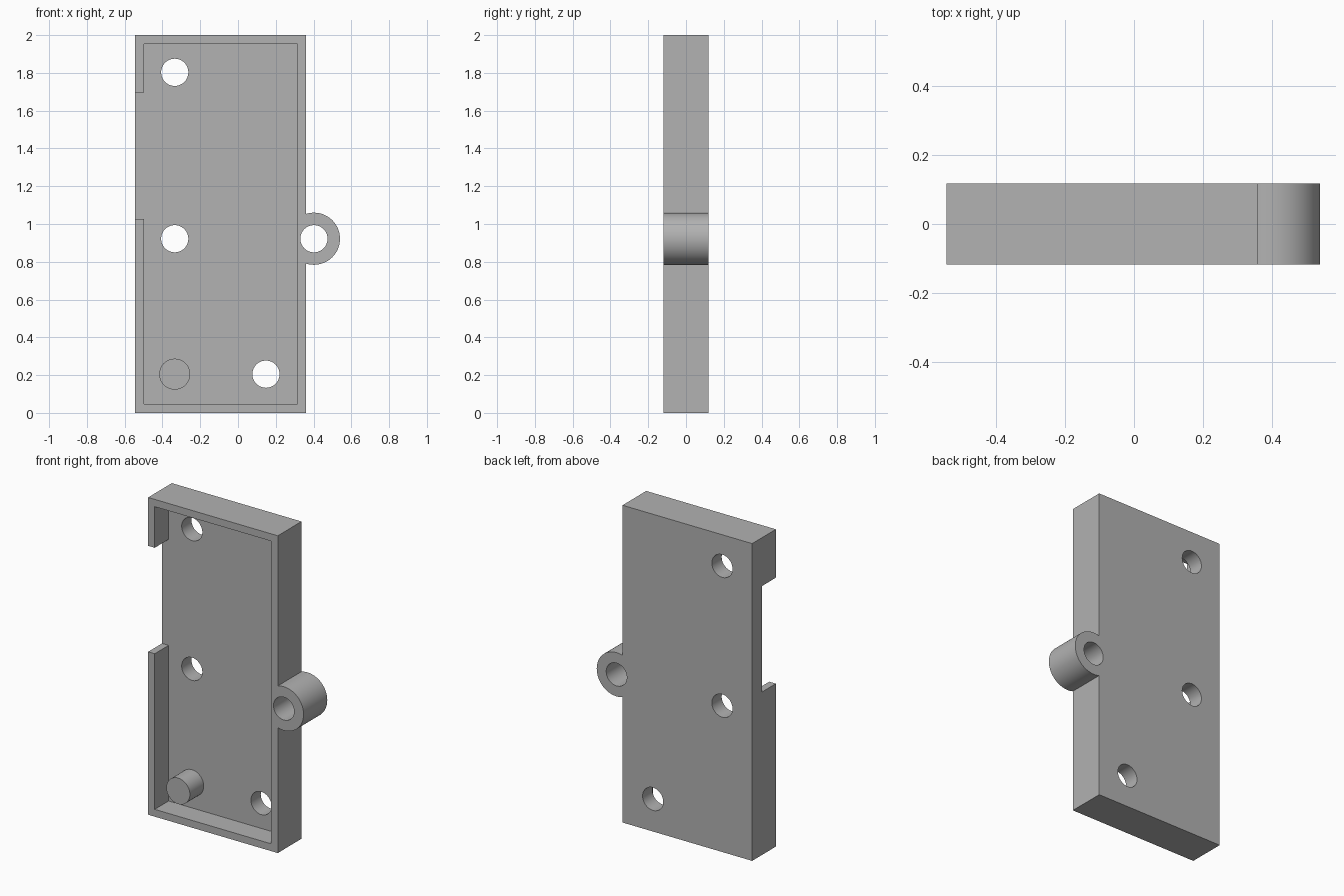
import bpy
from mathutils import Matrix
from math import pi

cube = bpy.data.objects.get("Cube")
if cube:
    bpy.data.objects.remove(cube, do_unlink=True)

HALF_DEPTH = 0.118
FRONT, BACK = -HALF_DEPTH, HALF_DEPTH
FLOOR = 0.02               # front surface of the floor plate
LEFT, RIGHT = -0.544, 0.36
WALL = 0.046
OVER = 0.1                 # how far cutters reach past the surface

grey = bpy.data.materials.new("plain grey")
grey.use_nodes = True
colour = (0.445, 0.445, 0.445, 1)
grey.diffuse_color = colour
grey.node_tree.nodes["Principled BSDF"].inputs["Base Color"].default_value = colour


def finish(name):
    ob = bpy.context.object
    ob.name = ob.data.name = name
    ob.data.materials.append(grey)
    bpy.ops.object.transform_apply(location=True, rotation=True, scale=True)
    return ob


def box(name, x0, x1, y0, y1, z0, z1):
    bpy.ops.mesh.primitive_cube_add(
        size=1, location=((x0 + x1) / 2, (y0 + y1) / 2, (z0 + z1) / 2))
    bpy.context.object.scale = (x1 - x0, y1 - y0, z1 - z0)
    return finish(name)


def rod(name, x, z, radius, y0, y1):
    bpy.ops.mesh.primitive_cylinder_add(
        vertices=64, radius=radius, depth=y1 - y0,
        location=(x, (y0 + y1) / 2, z), rotation=(pi / 2, 0, 0))
    return finish(name)


def combine(target, other, operation):
    mod = target.modifiers.new(operation.lower(), "BOOLEAN")
    mod.operation, mod.solver, mod.object = operation, "EXACT", other
    bpy.ops.object.select_all(action="DESELECT")
    target.select_set(True)
    bpy.context.view_layer.objects.active = target
    bpy.ops.object.modifier_apply(modifier=mod.name)
    bpy.data.objects.remove(other, do_unlink=True)


# Shallow tray with a round side lug
tray = box("tray", LEFT, RIGHT, FRONT, BACK, 0, 2)
combine(tray, rod("side_lug", 0.402, 0.922, 0.138, FRONT, BACK), "UNION")

# Open cavity and the gap in the side wall
combine(tray, box("cavity", LEFT + WALL, RIGHT - WALL, FRONT - OVER, FLOOR,
                  WALL, 2 - WALL), "DIFFERENCE")
combine(tray, box("wall_gap", LEFT - OVER, LEFT + WALL + OVER, FRONT - OVER, FLOOR,
                  1.027, 1.695), "DIFFERENCE")

# Screw holes through the floor and the lug
for x, z in ((-0.335, 1.803), (-0.335, 0.922), (0.148, 0.205), (0.402, 0.922)):
    combine(tray, rod("screw_hole", x, z, 0.072, FRONT - OVER, BACK + OVER), "DIFFERENCE")

# Solid locating peg, flush with the rim
peg = rod("locating_peg", -0.335, 0.205, 0.082, FRONT, FLOOR + 0.03)

# One material slot and sharp-edged smooth shading
for ob in (tray, peg):
    ob.data.materials.clear()
    ob.data.materials.append(grey)
    bpy.ops.object.select_all(action="DESELECT")
    ob.select_set(True)
    bpy.context.view_layer.objects.active = ob
    bpy.ops.object.shade_smooth_by_angle(angle=pi / 6)
